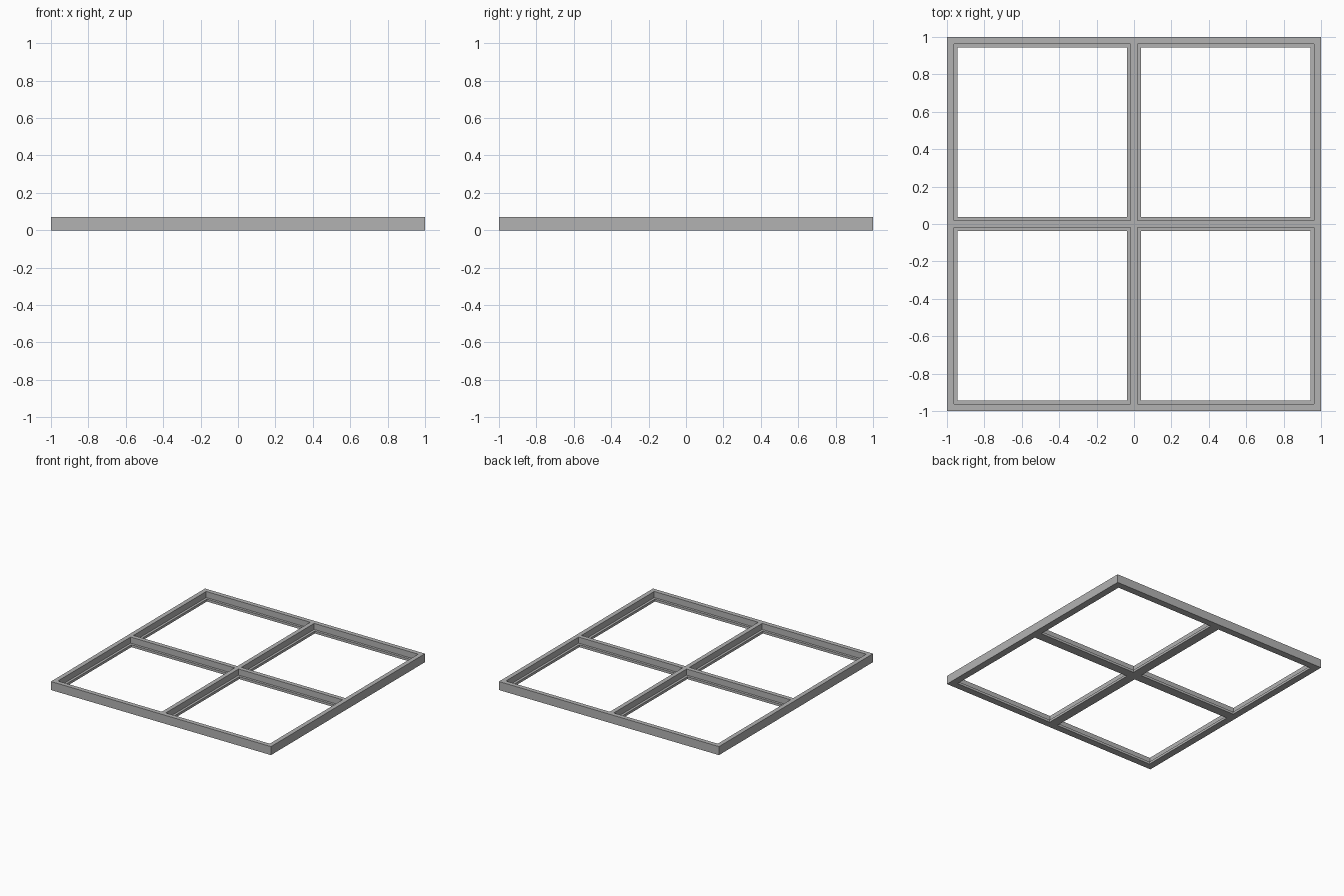
import bpy
import bmesh

cube = bpy.data.objects.get("Cube")
if cube:
    bpy.data.objects.remove(cube, do_unlink=True)

HEIGHT = 0.07       # full thickness of the frame
LEDGE = 0.02        # height of the pane ledge
RAIL = 0.037        # width of the outer rail at the top
BAR = 0.018         # half width of the crossing bars at the top
LIP = 0.02          # how far the ledge sticks into the opening

# Single grey paint
grey = bpy.data.materials.new("grey_frame")
grey.diffuse_color = (0.45, 0.45, 0.45, 1)
grey.use_nodes = True
grey.node_tree.nodes["Principled BSDF"].inputs["Base Color"].default_value = (0.45, 0.45, 0.45, 1)

bm = bmesh.new()


def square_loop(low, high, z):
    """Four corners of a square, counter-clockwise from the model centre."""
    corners = ((low, low), (high, low), (high, high), (low, high))
    return [bm.verts.new((x, y, z)) for x, y in corners]


# One quarter: stepped section swept around a single opening
recess = (BAR, 1 - RAIL)
opening = (BAR + LIP, 1 - RAIL - LIP)
loops = [
    square_loop(0, 1, 0),
    square_loop(0, 1, HEIGHT),
    square_loop(*recess, HEIGHT),
    square_loop(*recess, LEDGE),
    square_loop(*opening, LEDGE),
    square_loop(*opening, 0),
]
for i, ring in enumerate(loops):
    following = loops[(i + 1) % len(loops)]
    for side in range(4):
        # The two outer walls on the mirror planes stay open
        if i == 0 and side in (0, 3):
            continue
        nxt = (side + 1) % 4
        bm.faces.new((ring[side], ring[nxt], following[nxt], following[side]))

mesh = bpy.data.meshes.new("window_frame")
bm.to_mesh(mesh)
bm.free()
mesh.materials.append(grey)
frame = bpy.data.objects.new("window_frame", mesh)
bpy.context.collection.objects.link(frame)

# Mirror the quarter into the full four-pane frame
mirror = frame.modifiers.new("four_panes", "MIRROR")
mirror.use_axis = (True, True, False)
mirror.use_clip = True
